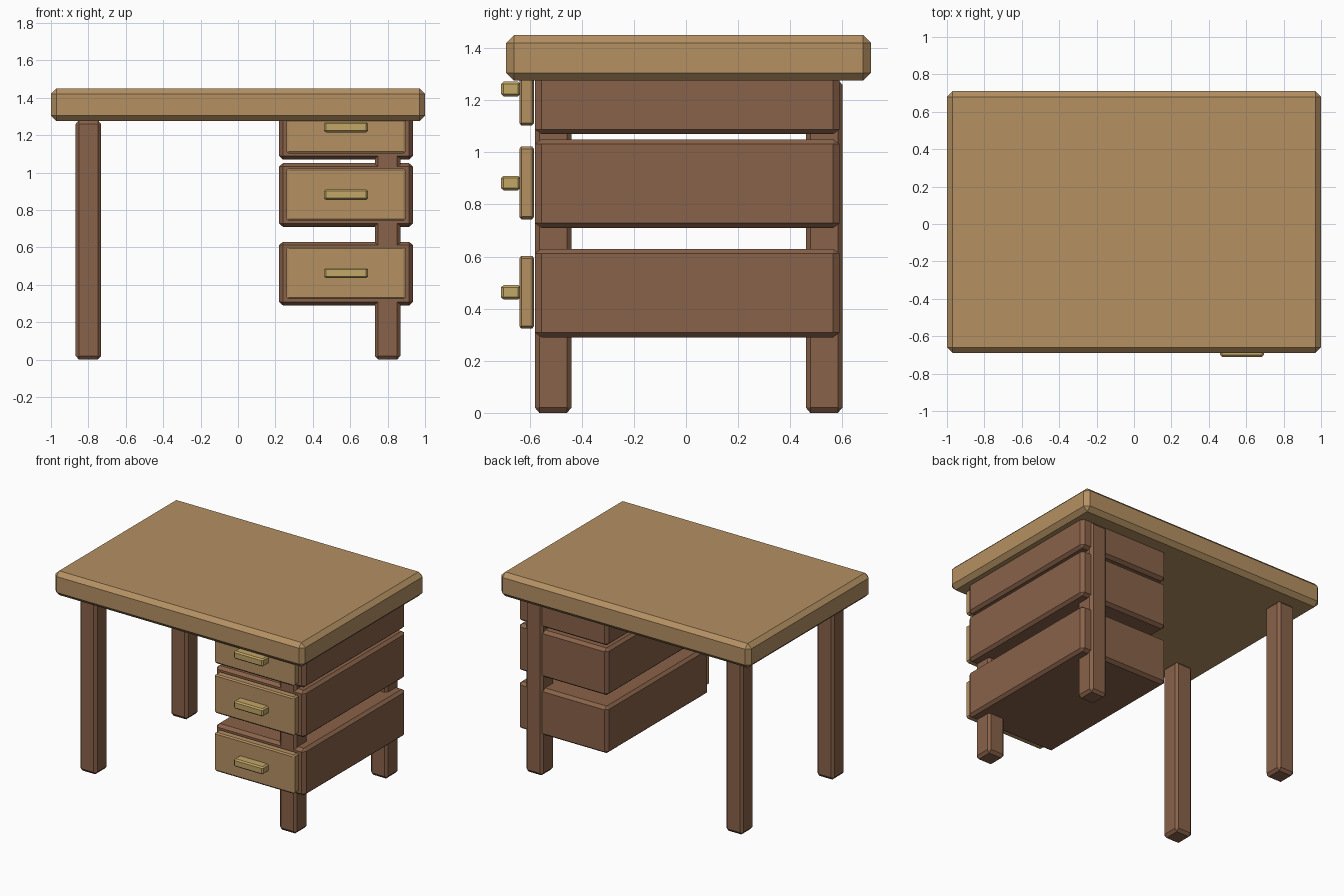
import bpy
import bmesh

cube = bpy.data.objects.get("Cube")
if cube:
    bpy.data.objects.remove(cube, do_unlink=True)


def make_material(name, rgb):
    mat = bpy.data.materials.new(name)
    mat.use_nodes = True
    mat.diffuse_color = (*rgb, 1)
    mat.node_tree.nodes["Principled BSDF"].inputs["Base Color"].default_value = (*rgb, 1)
    return mat


light_wood = make_material("light wood", (0.46, 0.28, 0.123))
dark_wood = make_material("dark wood", (0.25, 0.122, 0.067))
brass = make_material("brass", (0.54, 0.385, 0.135))


def chamfered_box(name, xs, ys, zs, chamfer, mat):
    """Box spanning the given ranges, with a separate chamfer per axis."""
    bm = bmesh.new()
    bmesh.ops.create_cube(bm, size=2)
    bmesh.ops.bevel(bm, geom=bm.edges[:], offset=0.2, segments=1, affect='EDGES')
    for v in bm.verts:
        for i, (lo, hi) in enumerate((xs, ys, zs)):
            inset = chamfer[i] if abs(v.co[i]) < 0.9 else 0
            v.co[i] = hi - inset if v.co[i] > 0 else lo + inset
    mesh = bpy.data.meshes.new(name)
    bm.to_mesh(mesh)
    bm.free()
    mesh.materials.append(mat)
    obj = bpy.data.objects.new(name, mesh)
    bpy.context.collection.objects.link(obj)
    return obj


# Desk top
chamfered_box("desk_top", (-1, 1), (-0.69, 0.71), (1.275, 1.45), (0.03, 0.03, 0.03), light_wood)

# Four legs
for side, x in (("right", -0.8), ("left", 0.8)):
    for end, y in (("front", -0.51), ("back", 0.53)):
        chamfered_box(f"{end}_{side}_leg", (x - 0.068, x + 0.068), (y - 0.07, y + 0.07),
                      (0, 1.28), (0.017, 0.017, 0.02), dark_wood)

# Three drawers, each a body, a front panel and a handle
for label, z, handle_z in (("bottom", 0.29, 0.463), ("middle", 0.71, 0.882), ("top", 1.07, 1.243)):
    chamfered_box(f"{label}_drawer_body", (0.22, 0.935), (-0.58, 0.59),
                  (z, z + 0.34), (0.02, 0.025, 0.018), dark_wood)
    chamfered_box(f"{label}_drawer_front", (0.258, 0.897), (-0.64, -0.583),
                  (z + 0.033, z + 0.313), (0.012, 0.008, 0.01), light_wood)
    chamfered_box(f"{label}_drawer_handle", (0.46, 0.695), (-0.71, -0.635),
                  (handle_z - 0.028, handle_z + 0.028), (0.01, 0.01, 0.009), brass)
